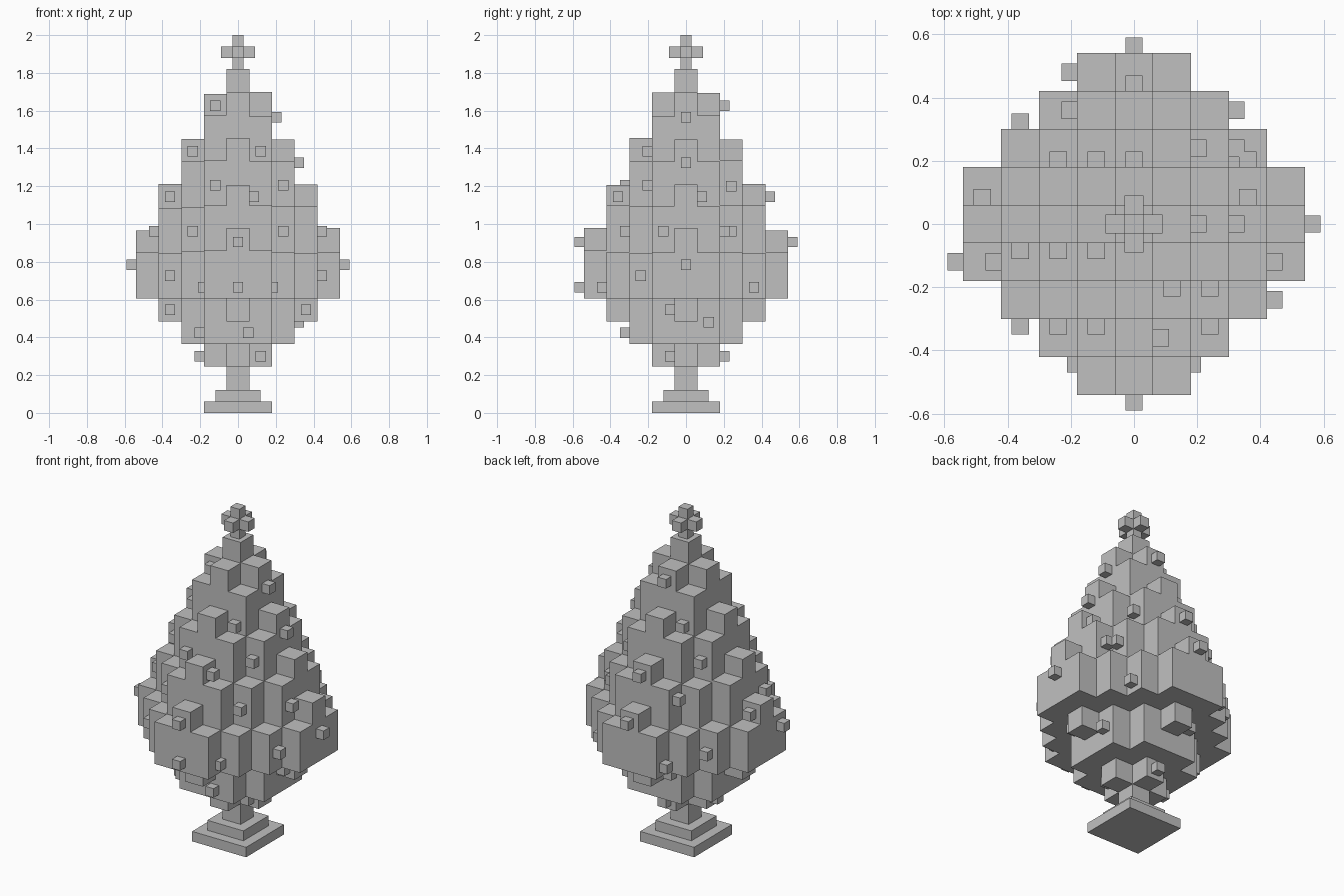
import bpy, bmesh, random
from mathutils import Matrix, Vector

random.seed(4)
old = bpy.data.objects.get("Cube")
if old:
    bpy.data.objects.remove(old, do_unlink=True)

CELL = 0.12      # block size
FLOOR = 0.245    # underside of the foliage

grey = bpy.data.materials.new("plain_grey")
grey.use_nodes = True
grey.diffuse_color = (0.53, 0.53, 0.53, 1)
grey.node_tree.nodes["Principled BSDF"].inputs["Base Color"].default_value = (0.53, 0.53, 0.53, 1)


def add_box(bm, centre, size):
    m = Matrix.Translation(centre) @ Matrix.Diagonal((*size, 1))
    bmesh.ops.create_cube(bm, size=1, matrix=m)


def make(name, boxes):
    bm = bmesh.new()
    for centre, size in boxes:
        add_box(bm, centre, size)
    mesh = bpy.data.meshes.new(name)
    bm.to_mesh(mesh)
    bm.free()
    mesh.materials.append(grey)
    obj = bpy.data.objects.new(name, mesh)
    bpy.context.collection.objects.link(obj)
    return obj


# Stepped stand and trunk
make("base_lower", [((0, 0, 0.03), (0.36, 0.36, 0.06))])
make("base_upper", [((0, 0, 0.09), (0.24, 0.24, 0.06))])
make("trunk", [((0, 0, 0.19), (CELL, CELL, 0.14))])

# Foliage layers, bottom to top: largest |i|+|j| and largest single index
LAYERS = [(1, 1), (3, 2), (3, 3), (5, 4), (5, 4), (4, 4), (4, 3),
          (3, 3), (3, 2), (2, 2), (2, 1), (1, 1), (0, 0)]


def inside(i, j, k):
    total, widest = LAYERS[k]
    return abs(i) + abs(j) <= total and max(abs(i), abs(j)) <= widest


# One upright block per grid cell, with slightly uneven tops
columns = []
for i in range(-4, 5):
    for j in range(-4, 5):
        filled = [k for k in range(len(LAYERS)) if inside(i, j, k)]
        if not filled:
            continue
        low = FLOOR + CELL * filled[0]
        uneven = 0.015 if i == j == 0 else random.uniform(0, 0.015)
        high = FLOOR + CELL * (filled[-1] + 1) + uneven
        columns.append(((i * CELL, j * CELL, (low + high) / 2), (CELL, CELL, high - low)))
make("foliage", columns)


# Small cubes hung on the outermost block in a given direction
def bauble(direction, across, z):
    k = min(int((z - FLOOR) / CELL), len(LAYERS) - 1)
    lane = round(across / CELL)
    reach = max(n for n in range(-1, 5) if n < 0 or inside(n, lane, k))
    out = (reach + 0.5) * CELL + 0.0225
    if direction[0]:
        centre = (direction[0] * out, across, z)
    else:
        centre = (across, direction[1] * out, z)
    return Vector(centre), (0.055, 0.055, 0.055)


FRONT, BACK, LEFT, RIGHT = (0, -1), (0, 1), (1, 0), (-1, 0)
HUNG = {
    FRONT: [(-.12, 1.625), (-.24, 1.385), (.12, 1.385), (-.12, 1.205), (.24, 1.205),
            (-.36, 1.145), (-.24, .962), (.24, .962), (0, .905), (-.36, .725),
            (-.185, .665), (0, .665), (.185, .665), (-.36, .545), (.36, .545),
            (.055, .425), (.12, .30)],
    BACK: [(0, 1.625), (-.12, 1.385), (-.24, 1.2), (0, 1.145), (.36, 1.145),
           (.36, .962), (0, .905), (-.48, .905), (-.36, .725), (-.12, .545), (0, .30)],
    LEFT: [(0, 1.565), (0, 1.325), (.24, 1.2), (-.36, 1.145), (-.12, .962), (.24, .962),
           (0, .785), (-.24, .725), (.36, .665), (.12, .48)],
    RIGHT: [(.36, 1.025), (-.12, .962), (-.12, .785), (.48, .665), (-.24, .425), (0, .30)],
}
make("baubles", [bauble(d, a, z) for d, spots in HUNG.items() for a, z in spots])

# Six-armed star of crossed bars
make("star", [((0, 0, 1.91), tuple(0.18 if n == axis else 0.06 for n in range(3)))
              for axis in range(3)])
